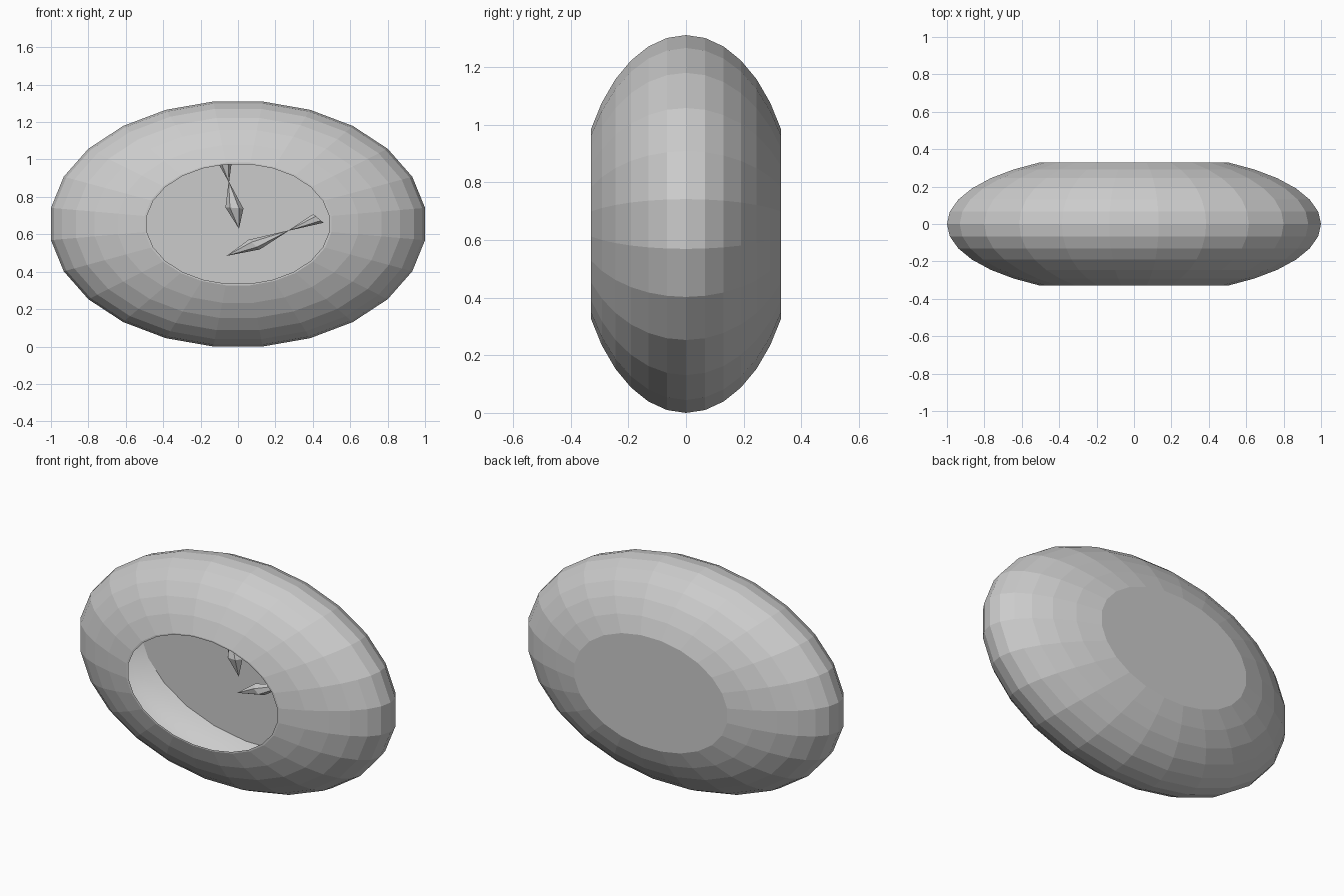
import bpy, bmesh
from math import sin, cos, pi, radians
from mathutils import Vector

if "Cube" in bpy.data.objects:
    bpy.data.objects.remove(bpy.data.objects["Cube"])

MID = 0.655          # height of the centre
SX, SY, SZ = 1.0086, 0.381, 0.6607


def finish(name, bm):
    bmesh.ops.recalc_face_normals(bm, faces=bm.faces)
    mesh = bpy.data.meshes.new(name)
    bm.to_mesh(mesh)
    bm.free()
    obj = bpy.data.objects.new(name, mesh)
    bpy.context.collection.objects.link(obj)
    return obj


def loft(name, rings, smooth_from=None, smooth_to=None):
    """Join rings of points with quads and cap both ends."""
    bm = bmesh.new()
    loops = [[bm.verts.new(p) for p in ring] for ring in rings]
    n = len(loops[0])
    for k, (a, b) in enumerate(zip(loops, loops[1:])):
        for i in range(n):
            j = (i + 1) % n
            f = bm.faces.new((a[i], a[j], b[j], b[i]))
            f.smooth = smooth_from is not None and smooth_from <= k < smooth_to
    bm.faces.new(loops[0])
    bm.faces.new(loops[-1])
    return finish(name, bm)


def oval(r, y, n=24):
    return [Vector((SX * r * cos((i + .5) * 2 * pi / n), y,
                    MID + SZ * r * sin((i + .5) * 2 * pi / n))) for i in range(n)]


# Clock case: truncated ellipsoid shell, flat back, open front, recessed dial
lats = [radians(a) for a in range(60, -61, -10)]
outer = [oval(cos(a), SY * sin(a)) for a in lats]
inner_lats = [radians(a) for a in (-60, -50, -40, -30, -20, -10, 0, 10, 20, 30, 35.3)]
inner = [oval(cos(a) * 0.975, SY * sin(a)) for a in inner_lats]
loft("clock_case", outer + inner, len(outer), len(outer) + len(inner) - 1)


# Hands: pointed double cone that pinches and flares to a flat end
def hand(name, tip, end, side, depth, n=6):
    tip, end, side = Vector(tip), Vector(end), Vector(side)
    rings = []
    for t, r in ((0, .01), (.3, 1), (.675, .03), (1, .9)):
        c = tip.lerp(end, t)
        rings.append([c + side * r * cos(2 * pi * i / n)
                      + Vector((0, depth, 0)) * r * sin(2 * pi * i / n)
                      for i in range(n)])
    return loft(name, rings)


hand("hour_hand", (.005, 0, .63), (-.075, 0, 1.0), (.048, 0, -.003), .04)
hand("minute_hand", (-.06, .08, .485), (.43, .08, .685), (-.03, 0, .026), .04)
